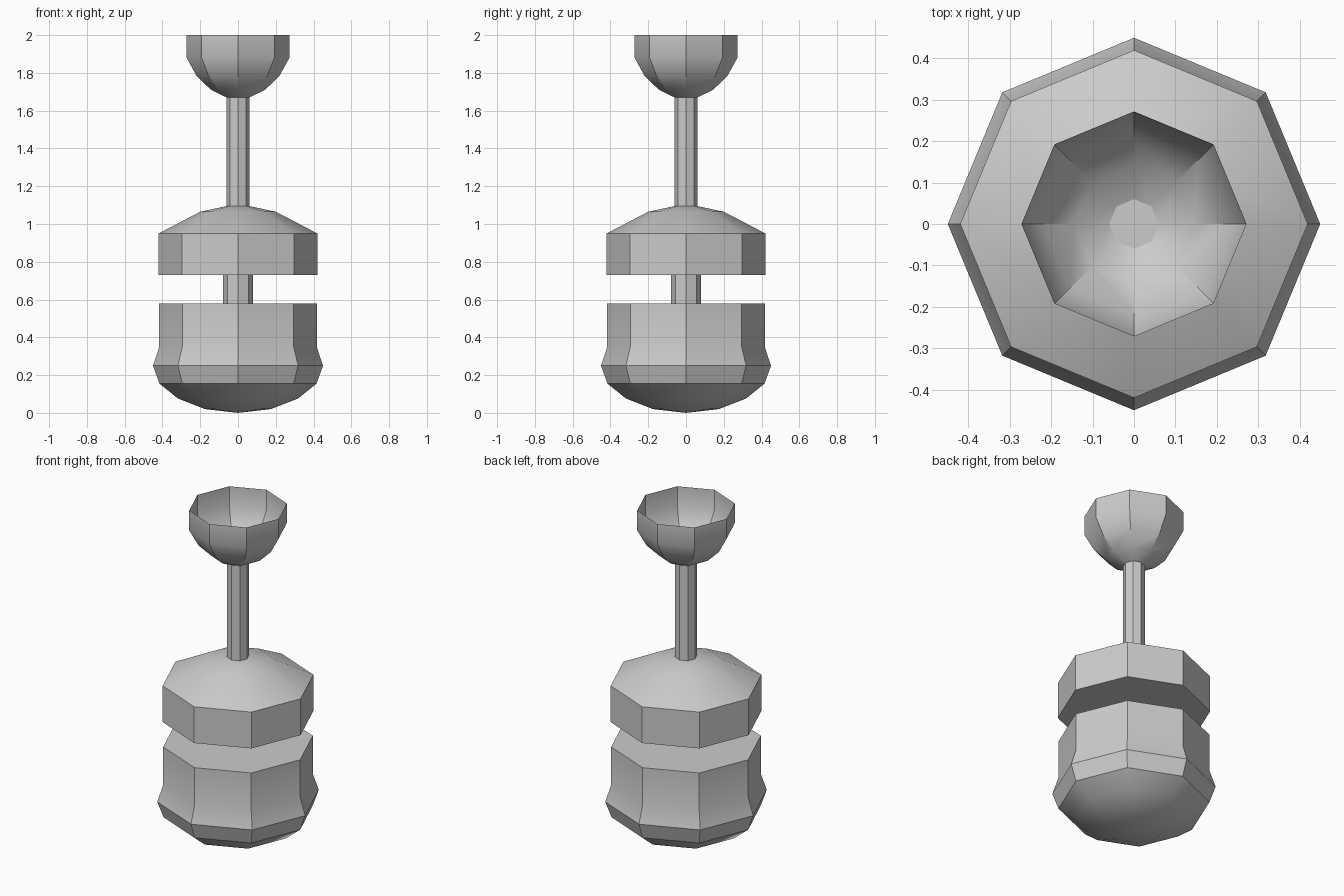
import bpy, bmesh, math

if "Cube" in bpy.data.objects:
    bpy.data.objects.remove(bpy.data.objects["Cube"])

SIDES = 8


def lathe(name, profile):
    """Spin (radius, height) points around z; zero radius makes a pole."""
    bm = bmesh.new()
    rings = []
    for r, z in profile:
        n = SIDES if r > 0 else 1
        rings.append([bm.verts.new((r * math.cos(math.tau * i / SIDES),
                                    r * math.sin(math.tau * i / SIDES), z)) for i in range(n)])
    for a, b in zip(rings, rings[1:]):
        for i in range(SIDES):
            j = (i + 1) % SIDES
            quad = [a[i % len(a)], a[j % len(a)], b[j % len(b)], b[i % len(b)]]
            bm.faces.new(list(dict.fromkeys(quad)))
    mesh = bpy.data.meshes.new(name)
    bm.to_mesh(mesh)
    bm.free()
    obj = bpy.data.objects.new(name, mesh)
    bpy.context.collection.objects.link(obj)
    bpy.ops.object.select_all(action='DESELECT')
    obj.select_set(True)
    bpy.context.view_layer.objects.active = obj
    bpy.ops.object.shade_smooth_by_angle(angle=math.radians(30))
    return obj


# Rounded lower body with flat top
lathe("lower_body", [(0, 0), (0.174, 0.02), (0.318, 0.076), (0.416, 0.155), (0.45, 0.25),
                     (0.417, 0.35), (0.417, 0.58), (0, 0.58)])
# Short neck between body and collar
lathe("neck", [(0.08, 0.58), (0.08, 0.73)])
# Collar with domed top
lathe("collar", [(0, 0.73), (0.42, 0.73), (0.42, 0.95), (0.2, 1.065), (0.06, 1.095), (0, 1.095)])
# Thin stem, capped where it meets the bowl floor
lathe("stem", [(0.06, 1.09), (0.06, 1.67), (0, 1.67)])
# Open thin-walled bowl
lathe("bowl", [(0.06, 1.67), (0.145, 1.712), (0.22, 1.785), (0.272, 1.88), (0.272, 2.0)])
